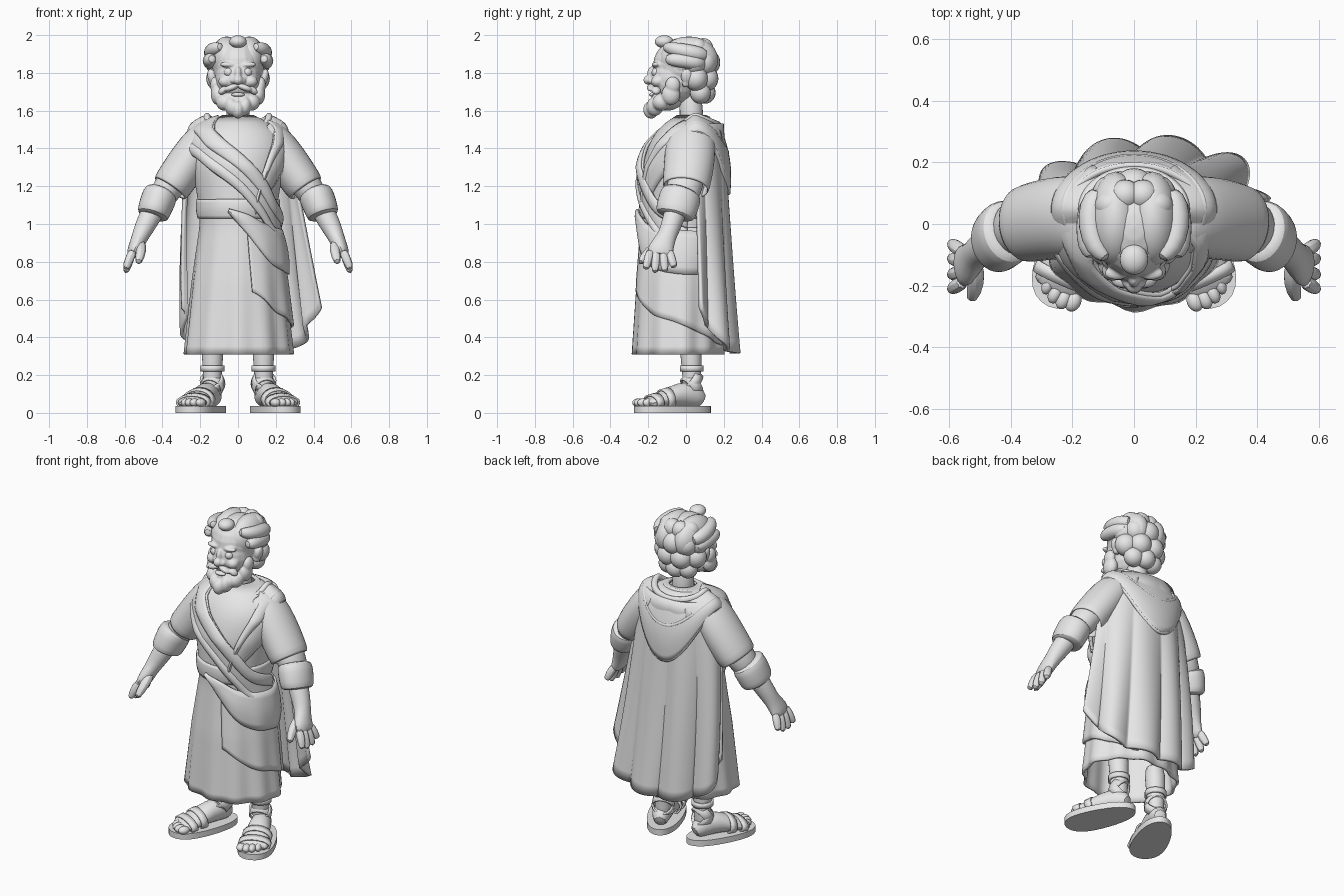
import bpy, bmesh
from math import sin, cos, pi, radians
from mathutils import Vector, Matrix, Euler

cube = bpy.data.objects.get("Cube")
if cube:
    bpy.data.objects.remove(cube, do_unlink=True)

grey = bpy.data.materials.new("plain_grey")
grey.use_nodes = True
grey.diffuse_color = (.8, .8, .8, 1)
grey.node_tree.nodes["Principled BSDF"].inputs["Base Color"].default_value = (.8, .8, .8, 1)
parts = []
SAME = Matrix.Identity(4)


def finish(name, bm, thick=0, subdiv=0, fuse=0):
    bmesh.ops.recalc_face_normals(bm, faces=bm.faces[:])
    mesh = bpy.data.meshes.new(name)
    bm.to_mesh(mesh)
    bm.free()
    mesh.materials.append(grey)
    ob = bpy.data.objects.new(name, mesh)
    bpy.context.collection.objects.link(ob)
    if thick:
        mod = ob.modifiers.new("thickness", 'SOLIDIFY')
        mod.thickness, mod.offset = thick, 0
    if subdiv:
        mod = ob.modifiers.new("rounding", 'SUBSURF')
        mod.levels = mod.render_levels = subdiv
    if fuse:
        mod = ob.modifiers.new("fusing", 'REMESH')
        mod.mode, mod.voxel_size, mod.use_smooth_shade = 'VOXEL', .006, True
        mod = ob.modifiers.new("softening", 'SMOOTH')
        mod.factor, mod.iterations = .5, fuse
    parts.append(ob)


def loft(name, rings, closed=True, cap=False, thick=0, subdiv=0, m=SAME):
    """Skin a list of point rows."""
    bm = bmesh.new()
    rows = [[bm.verts.new(m @ Vector(p)) for p in ring] for ring in rings]
    n = len(rows[0])
    for a, b in zip(rows, rows[1:]):
        for i in range(n if closed else n - 1):
            j = (i + 1) % n
            bm.faces.new((a[i], a[j], b[j], b[i]))
    if cap:
        bm.faces.new(rows[0])
        bm.faces.new(rows[-1])
    finish(name, bm, thick, subdiv)


def sheet(name, f, nu, nv, thick=.015):
    """Cloth sheet from a function of u, v in 0..1."""
    loft(name, [[f(i / nu, j / nv) for i in range(nu + 1)] for j in range(nv + 1)],
         closed=False, thick=thick)


def tube(name, pts, ref='Y', n=12, cap=True, thick=0, subdiv=1, m=SAME):
    """Tube through (x, y, z, r across, r along ref)."""
    axis = Vector([c == ref for c in 'XYZ'])
    rings = []
    for i, p in enumerate(pts):
        nxt, prv = pts[min(i + 1, len(pts) - 1)], pts[max(i - 1, 0)]
        t = (Vector(nxt[:3]) - Vector(prv[:3])).normalized()
        u = t.cross(axis).normalized()
        w = u.cross(t)
        rings.append([Vector(p[:3]) + u * p[3] * cos(2 * pi * k / n) + w * p[-1] * sin(2 * pi * k / n)
                      for k in range(n)])
    loft(name, rings, cap=cap, thick=thick, subdiv=subdiv, m=m)


def blobs(name, items, m=SAME, fuse=0):
    """Group of ellipsoids (x, y, z, sx, sy, sz, roll), optionally fused into one skin."""
    bm = bmesh.new()
    for x, y, z, sx, sy, sz, roll in items:
        place = Matrix.LocRotScale(Vector((x, y, z)), Euler((0, radians(roll), 0)), Vector((sx, sy, sz)))
        bmesh.ops.create_uvsphere(bm, u_segments=20, v_segments=12, radius=1, matrix=m @ place)
    finish(name, bm, fuse=fuse)


def both(items):
    return [(s * x, y, z, a, b, c, s * r) for s in (1, -1) for x, y, z, a, b, c, r in items]


def mix(a, b, t):
    return a + (b - a) * t


def spline(rows, t):
    t *= len(rows) - 1
    i = min(int(t), len(rows) - 2)
    t -= i
    p = [rows[max(0, min(k, len(rows) - 1))] for k in range(i - 1, i + 3)]
    return [b + .5 * t * (c - a + t * (2 * a - 5 * b + 4 * c - d + t * (3 * (b - c) + d - a)))
            for a, b, c, d in zip(*p)]


# Robe profile: height, depth centre, half width, half depth
ROBE = [(.31, -.04, .28, .232), (.7, -.035, .238, .215), (1, -.03, .195, .19), (1.1, -.03, .2, .195),
        (1.3, -.02, .235, .205), (1.42, 0, .245, .19), (1.5, .02, .21, .16), (1.55, .03, .13, .11),
        (1.57, .03, .08, .075)]


def body(deg, z, off=0.0):
    """Point on the robe; angle 0 is the front, 90 is +x."""
    z = max(.31, min(z, 1.57))
    k = next(i for i in range(len(ROBE) - 1) if z <= ROBE[i + 1][0])
    lo, hi = ROBE[k], ROBE[k + 1]
    t = (z - lo[0]) / (hi[0] - lo[0])
    cy, rx, ry = (mix(lo[j], hi[j], t) for j in (1, 2, 3))
    a = radians(deg)
    off += .012 * max(0, 1 - z) * (cos(11 * a) + .6 * sin(5 * a))
    return Vector(((rx + off) * sin(a), cy - (ry + off) * cos(a), z))


def band(name, path, off, bulge=.012, nu=36, thick=.015):
    """Cloth band around the robe along (angle, height, half width)."""
    def f(u, v):
        deg, z, h = spline(path, u)
        return body(deg, z + h * (2 * v - 1), off + bulge * sin(pi * v))
    sheet(name, f, nu, 6, thick)


# Robe, belt and neckline
heights = [.31 + .042 * i for i in range(31)]
loft("robe", [[body(5 * i, z) for i in range(72)] for z in heights], thick=.015)
band("belt", [(-180, 1.08, .05), (0, 1.08, .05), (180, 1.08, .05)], .01, .006, 48)
tube("neckline", [(.115 * sin(a), .02 - .1 * cos(a), 1.545 - .015 * cos(a), .012, .012)
                  for a in (2 * pi * i / 24 for i in range(25))], 'Z', 8)
tube("neck", [(0, .03, 1.48, .075), (0, .03, 1.58, .062), (0, .02, 1.72, .065)])

# Draped sashes across the chest and hip
SASH = [(-150, 1.46, .04), (-100, 1.47, .07), (-60, 1.46, .1), (-30, 1.38, .11), (0, 1.28, .1),
        (30, 1.15, .1), (60, 1.02, .08), (100, .95, .07)]
SHAWL = [(150, 1.45, .06), (95, 1.45, .09), (68, 1.4, .13), (46, 1.3, .13), (32, 1.18, .09),
         (24, 1.08, .03)]
band("chest_sash", SASH, .016, .012)
band("sash_upper_fold", [(a, z + .06, h * .45) for a, z, h in SASH[1:]], .028, .01)
band("sash_lower_fold", [(a, z - .07, h * .3) for a, z, h in SASH[1:]], .025, .01)
band("shoulder_sash", SHAWL, .014, .012)
band("shoulder_sash_fold", [(a, z + h * .7, h * .35) for a, z, h in SHAWL[1:]], .024, .01)
band("hip_sash", [(-12, 1.07, .005), (12, 1, .05), (45, .89, .1), (90, .85, .115), (150, .85, .11)], .03, .012)


# Wrapped overskirt on the left side
def overskirt(u, v):
    hem = spline([(.64,), (.53,), (.48,), (.42,), (.36,)], u)[0]
    return body(mix(13, 155, u) + 4 * v * (1 - u), mix(.98, hem, v), .018)


sheet("overskirt", overskirt, 40, 14)


# Long pleated cape behind
def cape(u, v):
    a = radians(mix(95, 266, u))
    hem = .315 + .24 * abs(2 * u - 1) ** 3
    fold = v * (.03 * (abs(cos(4.5 * pi * u + .4)) * 2 - 1) + .01 * sin(23 * u + 2 * v))
    rx, ry = mix(.22, .357, v ** .55) + fold, mix(.16, .205, v) + fold
    return Vector((.05 * v * v + rx * sin(a), mix(.03, .055, v) - ry * cos(a), mix(1.53, hem, v)))


sheet("cape", cape, 80, 20, .02)


# Lowered hood resting on the shoulders, its ends tucked in at the chest
def hood(u, v):
    a = radians(mix(45, 315, u))
    s, e = max(0, -cos(a)), max(0, cos(a))
    puff = .025 * sin(pi * v)
    rx, ry = mix(.165, .26, v) + puff, mix(.125, .18, v) + puff
    z = mix(1.575 - .05 * s - .1 * e, 1.49 - .33 * s ** 2.5 - .1 * e, v)
    return Vector((rx * sin(a), .045 - ry * cos(a), z))


sheet("hood", hood, 44, 10, .02)
for label, v, r in (("rim", 0, .02), ("fold", .4, .014), ("hem", 1, .012)):
    tube("hood_" + label, [(*hood(i / 34, v), r, r) for i in range(35)], 'Z', 8)

for side, s in (("left", 1), ("right", -1)):
    # Sleeves and cuffs
    m = Matrix.Diagonal((s, 1, 1, 1))
    tube(side + "_outer_sleeve", [(.13, .03, 1.485, .08, .11), (.18, .025, 1.445, .098, .128),
                                  (.25, .02, 1.35, .103, .13), (.31, .01, 1.26, .103, .126),
                                  (.362, -.002, 1.185, .098, .12)], cap=False, thick=.015, n=16, m=m)
    tube(side + "_inner_sleeve", [(.27, .01, 1.33, .08, .1), (.36, 0, 1.21, .088, .1),
                                  (.43, -.035, 1.1, .07, .085)], n=14, m=m)
    tube(side + "_cuff", [(.402, -.02, 1.175, .07, .085), (.407, -.024, 1.165, .092, .108),
                          (.42, -.033, 1.135, .096, .114), (.444, -.052, 1.07, .09, .112),
                          (.452, -.058, 1.045, .086, .104), (.454, -.06, 1.038, .062, .08)], n=16, m=m)
    # Forearm and hand
    tube(side + "_forearm", [(.42, -.035, 1.13, .06), (.46, -.06, 1.05, .062), (.5, -.085, .975, .054),
                             (.522, -.105, .925, .044, .052), (.545, -.135, .87, .04, .072),
                             (.565, -.14, .825, .032, .074)], m=m)
    for k, (tip, low) in enumerate(((-.215, .755), (-.165, .735), (-.11, .738), (-.06, .765))):
        root = -.187 + .032 * k
        tube(f"{side}_finger_{k + 1}", [(.552, root, .865, .026), (.577, mix(root, tip, .5), .81, .026),
                                        (.597, tip, low, .02)], n=8, m=m)
    tube(side + "_thumb", [(.515, -.12, .905, .032), (.51, -.195, .86, .03), (.53, -.25, .785, .022)], n=8, m=m)

    # Lower leg, foot and sandal
    tube(side + "_leg", [(.135, .03, .06, .05), (.135, .03, .15, .048), (.135, .03, .25, .055),
                         (.135, .02, .45, .07)], m=m)
    foot = m @ Matrix.Translation((.19, -.07, 0)) @ Matrix.Rotation(radians(24), 4, 'Z')
    outline = []
    for i in range(32):
        a = 2 * pi * i / 32
        outline.append(((.102 - .014 * cos(a)) * sin(a) * (1 + .2 * cos(a) ** 2), .216 * cos(a)))
    loft(side + "_sole", [[(x, y, z) for x, y in outline] for z in (0, .036)], cap=True, m=foot)
    tube(side + "_foot", [(0, .18, .06, .035, .038), (0, .13, .095, .07, .056), (0, .04, .1, .07, .064),
                          (0, -.06, .07, .046, .078), (0, -.13, .055, .032, .088),
                          (0, -.165, .05, .022, .078)], 'X', m=foot)
    blobs(side + "_toes", [(-.067 + .032 * k, -.175 + .006 * (k - 1) ** 2, .054, .026 - .002 * k,
                            .034, .023, 0) for k in range(5)], foot)
    for k, (y, z, tall, wide) in enumerate(((-.11, .058, .038, .09), (-.04, .072, .053, .082))):
        tube(f"{side}_strap_{k + 1}", [(0, y + .02, z + .003, tall + .004, wide), (0, y - .02, z - .004, tall, wide)],
             'X', 16, False, .01, 0, foot)
    for k, (z, lean) in enumerate(((.235, 0), (.165, .02), (.145, -.02))):
        tube(f"{side}_ankle_strap_{k + 1}", [(.135 - lean * .4, .03 + lean, z - .016, .058),
                                             (.135 + lean * .4, .03 - lean, z + .016, .058)],
             'Y', 16, False, .01, 0, m)
    # Hair swept back over the temples
    tube(side + "_upper_hair_sweep", [(.085, -.115, 1.94, .022), (.125, -.08, 1.93, .036), (.143, -.01, 1.915, .042),
                                      (.138, .06, 1.9, .045), (.11, .11, 1.89, .035)], 'Z', m=m)
    tube(side + "_lower_hair_sweep", [(.135, -.11, 1.875, .02), (.148, -.075, 1.87, .038), (.15, -.01, 1.865, .04),
                                      (.145, .05, 1.855, .042), (.12, .09, 1.85, .035)], 'Z', m=m)

# Head and face
blobs("head", [(0, -.01, 1.84, .135, .165, .147, 0), (0, -.06, 1.77, .122, .13, .14, 0),
               (0, -.198, 1.762, .027, .028, .025, 0), (0, -.18, 1.795, .019, .026, .04, 0)]
      + both([(.024, -.186, 1.758, .017, .02, .015, 0), (.055, -.16, 1.843, .042, .022, .014, -4),
              (.068, -.15, 1.755, .036, .035, .03, 0), (.14, .005, 1.78, .022, .032, .042, 12),
              (.13, 0, 1.745, .02, .022, .022, 0)]), fuse=3)
blobs("eyes", both([(.048, -.158, 1.803, .026, .024, .024, 0)]))
blobs("lower_lip", [(0, -.175, 1.685, .035, .02, .012, 0)])

# Beard and moustache
blobs("moustache", both([(.035, -.182, 1.722, .042, .026, .017, 20), (.078, -.158, 1.708, .03, .025, .019, 35)]),
      fuse=2)
blobs("beard", both([(.12, -.07, 1.735, .028, .04, .045, 0), (.108, -.08, 1.685, .036, .05, .055, 0),
                     (.072, -.13, 1.645, .045, .048, .045, 0), (.035, -.165, 1.622, .036, .045, .05, 10)])
      + [(0, -.185, 1.605, .034, .042, .047, 0), (0, -.1, 1.66, .1, .085, .06, 0)], fuse=2)

# Hair: smooth crown, front tuft, overlapping curls behind
blobs("hair_crown", both([(.06, .015, 1.87, .085, .155, .123, 0)]))
blobs("hair_tuft", [(0, -.115, 1.965, .046, .05, .034, 0)])
curls = []
for z, r, count, spread, reach in ((1.695, .058, 3, 48, .09), (1.77, .066, 4, 72, .108),
                                   (1.855, .068, 5, 78, .108), (1.93, .054, 4, 60, .085)):
    for i in range(count):
        a = radians(mix(-spread, spread, i / (count - 1)))
        curls.append((reach * sin(a), .025 + reach * .85 * cos(a), z, r, r * .95, r, 0))
blobs("hair_curls", curls)

# Smooth shading with crisp folds
bpy.ops.object.select_all(action='DESELECT')
for ob in parts:
    ob.select_set(True)
bpy.context.view_layer.objects.active = parts[0]
bpy.ops.object.shade_smooth_by_angle(angle=radians(40))
